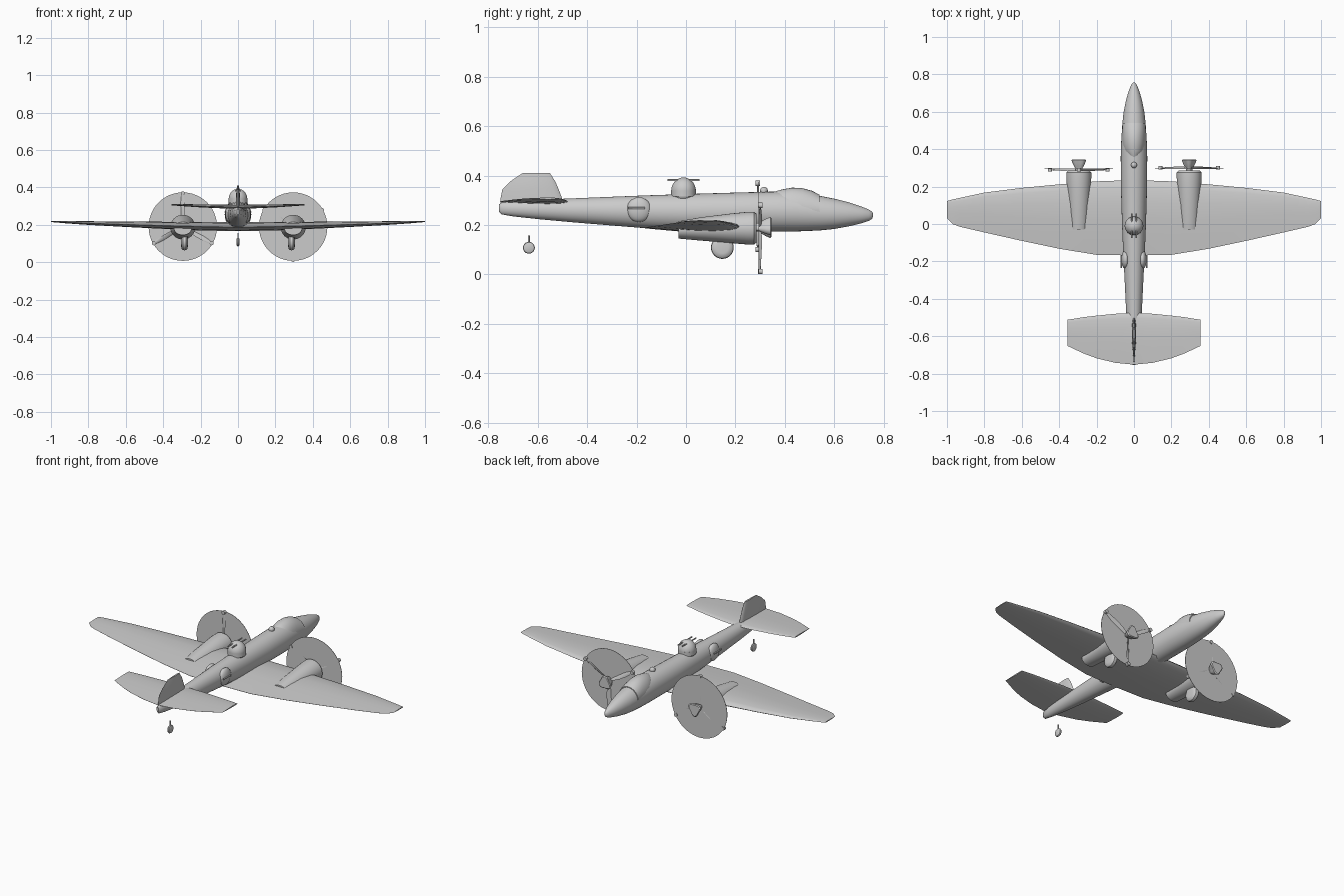
import bpy, bmesh
from math import sin, cos, pi, radians
from mathutils import Matrix, Vector

if "Cube" in bpy.data.objects:
    bpy.data.objects.remove(bpy.data.objects["Cube"])


def finish(name, bm, angle=35):
    bmesh.ops.recalc_face_normals(bm, faces=bm.faces[:])
    me = bpy.data.meshes.new(name)
    bm.to_mesh(me)
    bm.free()
    me.shade_smooth()
    me.set_sharp_from_angle(angle=radians(angle))
    ob = bpy.data.objects.new(name, me)
    bpy.context.collection.objects.link(ob)
    return ob


def loft(name, rings, angle=35):
    """Skin a list of equal-length closed rings and cap both ends."""
    bm = bmesh.new()
    vs = [[bm.verts.new(p) for p in r] for r in rings]
    n = len(vs[0])
    for a, b in zip(vs, vs[1:]):
        for i in range(n):
            j = (i + 1) % n
            bm.faces.new((a[i], a[j], b[j], b[i]))
    bm.faces.new(vs[0])
    bm.faces.new(vs[-1])
    return finish(name, bm, angle)


def ellipse_y(x, y, z, rx, rz, n=32, lobes=0.0, flip=1):
    """Cross-section ring facing along y, optionally three-lobed."""
    out = []
    for i in range(n):
        t = 2 * pi * i / n
        k = 1 + lobes * cos(3 * (t - flip * pi / 2))
        out.append((x + rx * k * cos(t), y, z + rz * k * sin(t)))
    return out


def ball(name, loc, scale, seg=24):
    bm = bmesh.new()
    m = Matrix.Translation(loc) @ Matrix.Diagonal((*scale, 1))
    bmesh.ops.create_uvsphere(bm, u_segments=seg, v_segments=seg // 2, radius=1, matrix=m)
    return finish(name, bm)


def rod(name, a, b, r, seg=12):
    a, b = Vector(a), Vector(b)
    d = b - a
    bm = bmesh.new()
    m = Matrix.Translation((a + b) / 2) @ d.to_track_quat('Z', 'Y').to_matrix().to_4x4()
    bmesh.ops.create_cone(bm, cap_ends=True, segments=seg, radius1=r, radius2=r,
                          depth=d.length, matrix=m)
    return finish(name, bm)


# Airfoil: (chord fraction from leading edge, half-thickness factor)
FOIL = [(0, 0), (.03, .45), (.1, .75), (.3, 1), (.55, .8), (.8, .38), (1, .03)]


def airfoil(x, le, te, z, t):
    up = [(x, le + (te - le) * c, z + t * h) for c, h in FOIL]
    low = [(x, le + (te - le) * c, z - t * h * .8) for c, h in FOIL[:0:-1]]
    return up + low


def flying_surface(name, half):
    """Stations (x, leading y, trailing y, z, half thickness), mirrored in x."""
    left = [airfoil(-s[0], *s[1:]) for s in reversed(half) if s[0] > 0]
    return loft(name, left + [airfoil(*s) for s in half], 50)


# Fuselage: y, half width, top z, bottom z
body = [(-.755, .006, .284, .252), (-.745, .014, .290, .243), (-.7, .022, .296, .235),
        (-.6, .033, .302, .224), (-.47, .042, .307, .212), (-.3, .050, .314, .198),
        (-.15, .058, .320, .186), (0, .064, .325, .178), (.2, .070, .331, .174),
        (.36, .071, .335, .174), (.45, .068, .332, .174), (.54, .062, .318, .178),
        (.6, .055, .306, .184), (.66, .043, .291, .195), (.71, .029, .274, .207),
        (.74, .017, .262, .217), (.752, .009, .254, .225), (.756, .003, .246, .234)]
loft("fuselage", [ellipse_y(0, y, (t + b) / 2, w, (t - b) / 2) for y, w, t, b in body])

# Cockpit canopy
cab = [(.355, .022, .334), (.365, .045, .337), (.39, .058, .344), (.43, .0635, .351),
       (.47, .064, .349), (.51, .063, .338), (.54, .0625, .322)]
loft("canopy", [ellipse_y(0, y, .262, w, t - .262) for y, w, t in cab])

# Main wing and tailplane
flying_surface("main_wing", [
    (0, .235, -.165, .187, .026), (.2, .228, -.165, .190, .026), (.4, .212, -.132, .195, .021),
    (.6, .193, -.09, .201, .016), (.8, .168, -.045, .208, .011), (.93, .14, -.015, .214, .007),
    (.97, .131, .0, .216, .005), (1, .123, .03, .217, .003)])
flying_surface("tailplane", [
    (0, -.475, -.752, .294, .012), (.1, -.48, -.742, .297, .011), (.2, -.49, -.718, .300, .009),
    (.27, -.498, -.692, .303, .007), (.355, -.512, -.652, .307, .004)])

# Fin, built from stacked airfoil slices
fin = [(.28, -.49, -.75, .013), (.305, -.5, -.75, .012), (.345, -.515, -.742, .011),
       (.375, -.528, -.712, .009), (.41, -.55, -.66, .005)]
loft("fin", [[(s * t * h, le + (te - le) * c, z)
              for s, pts in ((1, FOIL), (-1, FOIL[:0:-1])) for c, h in pts]
             for z, le, te, t in fin], 50)

# Engines, propellers and main wheels on both sides
for side, s in (("left", -1), ("right", 1)):
    x = s * .295
    nac = [(-.03, .047, .215, .145), (.06, .053, .231, .137), (.18, .062, .246, .127),
           (.25, .067, .253, .121), (.275, .067, .253, .121), (.285, .058, .245, .129)]
    loft(side + "_nacelle",
         [ellipse_y(x, y, (t + b) / 2, w, (t - b) / 2) for y, w, t, b in nac])

    # Hub: flared three-lobed spinner
    hub = [(.27, .016), (.295, .016), (.305, .022), (.325, .031), (.341, .037), (.345, .032)]
    loft(side + "_spinner", [ellipse_y(x, y, .19, r, r, 36, .16, s) for y, r in hub])

    # Spinning disc, with blades behind it on the left and ahead on the right
    rod(side + "_propeller_disc", (x, .294, .19), (x, .296, .19), .183, 48)
    for k in range(3):
        a = -s * pi / 2 + k * 2 * pi / 3
        rad, tan = Vector((cos(a), 0, sin(a))), Vector((-sin(a), 0, cos(a)))
        c = Vector((x, .295 + s * .005, .19))
        rings = []
        for r, w, tw in ((.01, .006, .8), (.04, .011, .7), (.08, .014, .5),
                         (.12, .013, .35), (.16, .009, .2), (.178, .004, .1)):
            chord = tan * cos(tw) + Vector((0, sin(tw), 0))
            nor = chord.cross(rad).normalized()
            rings.append([c + rad * r + chord * w * cos(t) + nor * .002 * sin(t)
                          for t in (i * pi / 4 for i in range(8))])
        loft(f"{side}_blade_{k}", rings, 60)
        tip = c + rad * .178
        rod(f"{side}_blade_tip_{k}", tip - Vector((0, .009, 0)), tip + Vector((0, .009, 0)), .011)

    # Main wheel, rounded tyre turned about the x axis
    wx = s * .286
    tyre = [(-.018, .024), (-.016, .036), (-.009, .044), (0, .046),
            (.009, .044), (.016, .036), (.018, .024)]
    loft(side + "_wheel", [[(wx + dx, .147 + r * cos(i * pi / 14), .109 + r * sin(i * pi / 14))
                            for i in range(28)] for dx, r in tyre])
    rod(side + "_gear_leg", (wx, .147, .109), (wx, .147, .18), .008)

    # Waist blister window with gun
    ball(side + "_blister", (s * .045, -.19, .262), (.023, .05, .05))
    rod(side + "_waist_gun", (s * .069, -.235, .268), (s * .069, -.165, .268), .004)

    # Twin turret guns
    rod(side + "_turret_gun", (s * .013, -.075, .381), (s * .013, .055, .381), .004)

# Dorsal turret and small navigation dome
ball("turret_dome", (0, -.01, .338), (.05, .05, .054), 32)
rod("turret_ring", (0, -.01, .315), (0, -.01, .34), .05, 32)
ball("navigation_dome", (0, .315, .338), (.016, .016, .016))

# Tail wheel
tw = [(-.008, .015), (-.005, .022), (0, .024), (.005, .022), (.008, .015)]
loft("tail_wheel", [[(dx, -.635 + r * cos(i * pi / 12), .108 + r * sin(i * pi / 12))
                     for i in range(24)] for dx, r in tw])
rod("tail_wheel_strut", (0, -.635, .108), (0, -.635, .157), .004)
